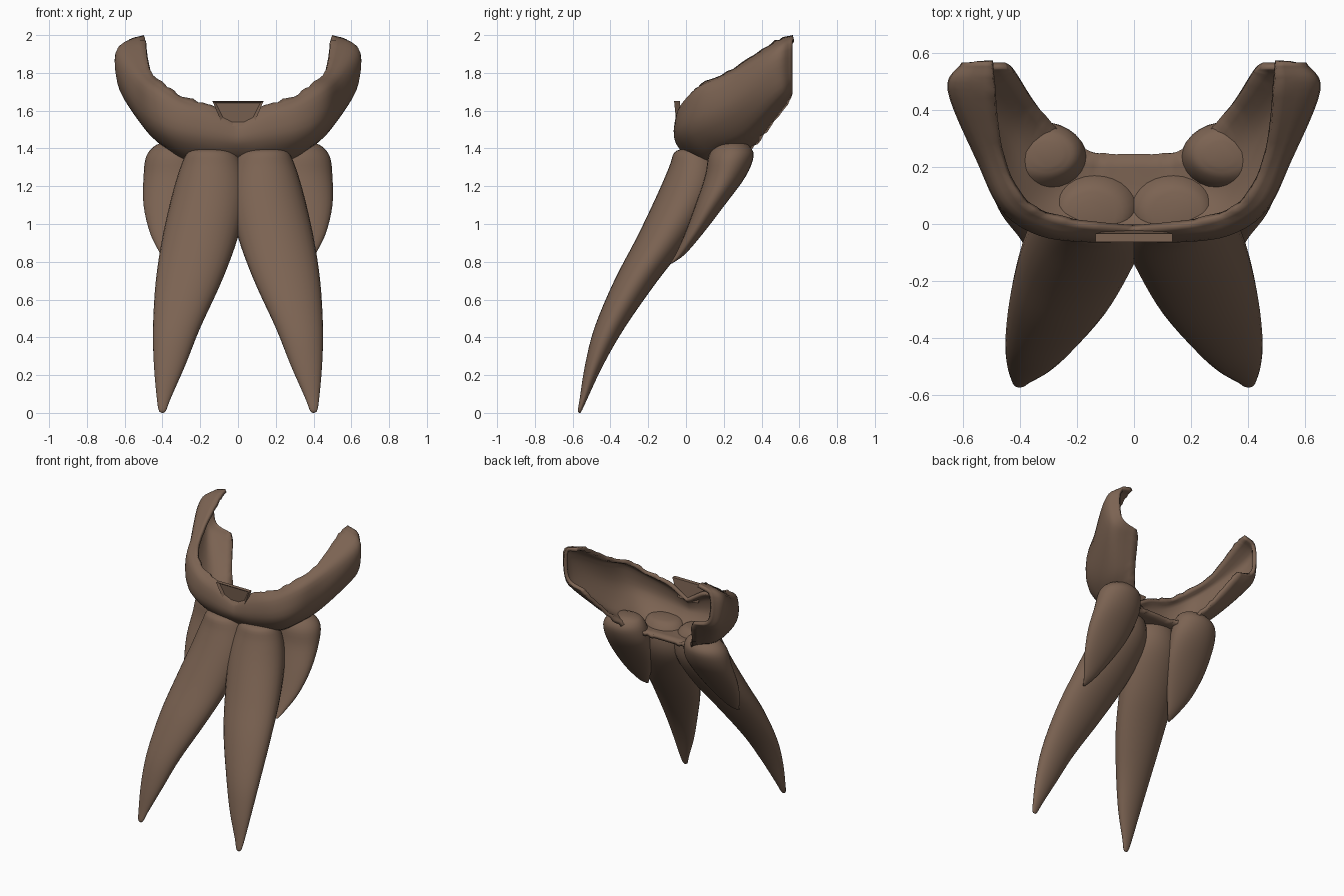
import bpy, bmesh, math, random
from mathutils import Vector

random.seed(4)
cube = bpy.data.objects.get("Cube")
if cube:
    bpy.data.objects.remove(cube)

brown = bpy.data.materials.new("warm brown")
brown.use_nodes = True
colour = (0.2, 0.125, 0.085, 1)
brown.diffuse_color = colour
brown.node_tree.nodes["Principled BSDF"].inputs["Base Color"].default_value = colour


def spline(rows, steps):
    """Catmull-Rom interpolation through rows of numbers."""
    rows = [Vector(r) for r in rows]
    rows = [2 * rows[0] - rows[1]] + rows + [2 * rows[-1] - rows[-2]]
    out = []
    for i in range(1, len(rows) - 2):
        a, b, c, d = rows[i - 1:i + 3]
        for s in range(steps):
            t = s / steps
            out.append(0.5 * (2 * b + (c - a) * t + (2 * a - 5 * b + 4 * c - d) * t * t
                              + (3 * b - a - 3 * c + d) * t ** 3))
    return out + [rows[-2]]


def finish(bm, name, angle=50):
    mesh = bpy.data.meshes.new(name)
    bm.to_mesh(mesh)
    bm.free()
    mesh.materials.append(brown)
    obj = bpy.data.objects.new(name, mesh)
    bpy.context.collection.objects.link(obj)
    bpy.ops.object.select_all(action="DESELECT")
    obj.select_set(True)
    bpy.context.view_layer.objects.active = obj
    bpy.ops.object.shade_smooth_by_angle(angle=math.radians(angle))
    return obj


def bridge(bm, grid, closed):
    for low, high in zip(grid, grid[1:]):
        for i in range(len(low) if closed else len(low) - 1):
            j = (i + 1) % len(low)
            bm.faces.new((low[i], low[j], high[j], high[i]))


def prong(name, rings, side, segments=28):
    """Tapered prong from level ellipses: height, x min, x max, y min, y max."""
    bm = bmesh.new()
    grid = []
    for z, x0, x1, y0, y1 in spline(rings, 4):
        ring = []
        for k in range(segments):
            a = math.tau * k / segments
            x = (x0 + x1 + (x1 - x0) * math.cos(a)) / 2
            y = (y0 + y1 + (y1 - y0) * math.sin(a)) / 2
            ring.append(bm.verts.new((side * x, y, z)))
        grid.append(ring)
    bridge(bm, grid, True)
    bm.faces.new(grid[0])
    bm.faces.new(grid[-1])
    bmesh.ops.recalc_face_normals(bm, faces=bm.faces)
    return finish(bm, name, 70)


# Four tapered prongs
front_rings = [
    (1.4, .11, .2, .0, .08), (1.38, .02, .265, -.06, .14), (1.3, -.03, .305, -.09, .185),
    (1.15, -.05, .35, -.155, .165), (.93, 0, .4, -.26, .03), (.7, .085, .435, -.38, -.15),
    (.45, .2, .45, -.485, -.325), (.25, .28, .445, -.535, -.44),
    (.08, .355, .43, -.562, -.52), (.015, .38, .42, -.572, -.55), (0, .395, .405, -.565, -.56)]
back_rings = [
    (1.44, .25, .35, .2, .29), (1.42, .2, .43, .16, .33), (1.36, .17, .485, .12, .358),
    (1.25, .16, .5, .1, .315), (1.1, .19, .5, .05, .205), (.95, .26, .465, -.005, .09),
    (.84, .325, .41, -.055, -.005), (.79, .365, .38, -.085, -.075)]
for label, side in (("left", 1), ("right", -1)):
    prong("front_prong_" + label, front_rings, side)
    prong("back_prong_" + label, back_rings, side)

# Collar: sections from the upper rim over the bulge to the lower edge
sections = [
    [(0, -.02, 1.54), (0, -.052, 1.5), (0, -.05, 1.42), (0, .05, 1.33), (0, .245, 1.32)],
    [(.14, -.01, 1.63), (.15, -.055, 1.56), (.15, -.055, 1.44), (.12, .05, 1.33), (.09, .245, 1.32)],
    [(.28, .02, 1.67), (.32, -.03, 1.62), (.33, -.03, 1.47), (.27, .1, 1.34), (.17, .26, 1.33)],
    [(.39, .08, 1.74), (.46, .06, 1.7), (.45, .05, 1.52), (.38, .17, 1.4), (.27, .33, 1.38)],
    [(.47, .25, 1.82), (.54, .23, 1.77), (.54, .22, 1.6), (.46, .32, 1.47), (.35, .43, 1.49)],
    [(.49, .47, 1.97), (.635, .47, 1.92), (.645, .47, 1.78), (.59, .5, 1.66), (.42, .54, 1.64)],
    [(.5, .565, 2), (.59, .565, 1.96), (.6, .565, 1.8), (.56, .565, 1.72), (.45, .565, 1.69)]]
rails = [spline([s[i] for s in sections], 6) for i in range(5)]
bm = bmesh.new()
grid = []
for n, station in enumerate(zip(*rails)):
    points = spline(station, 4)
    if 6 < n < 32:  # ragged rim and lower edge
        points[0].z += random.uniform(-.008, .008)
        points[-1].z += random.uniform(-.01, .01)
    grid.append([bm.verts.new(p) for p in points])
bridge(bm, grid, False)
bmesh.ops.recalc_face_normals(bm, faces=bm.faces)
bm.normal_update()
# Normals must face away from the hollow side
probe = min(bm.faces, key=lambda f: f.calc_center_median().y)
if probe.normal.y > 0:
    bmesh.ops.reverse_faces(bm, faces=bm.faces)
collar = finish(bm, "collar")
mirror = collar.modifiers.new("both_sides", "MIRROR")
mirror.use_clip = True
shell = collar.modifiers.new("thickness", "SOLIDIFY")
shell.thickness = .025
shell.offset = -1

# Small flared tab with a recessed face in the front notch
bm = bmesh.new()
outline = [(-.08, 1.52), (.08, 1.52), (.135, 1.65), (-.135, 1.65)]
front = [bm.verts.new((x, -.05 - (z - 1.52) * .1, z)) for x, z in outline]
back = [bm.verts.new((x, -.02 - (z - 1.52) * .1, z)) for x, z in outline]
bridge(bm, [front, back], True)
face = bm.faces.new(front)
bm.faces.new(back)
bmesh.ops.recalc_face_normals(bm, faces=bm.faces)
bmesh.ops.inset_region(bm, faces=[face], thickness=.022, depth=-.015)
finish(bm, "front_tab", 30)
